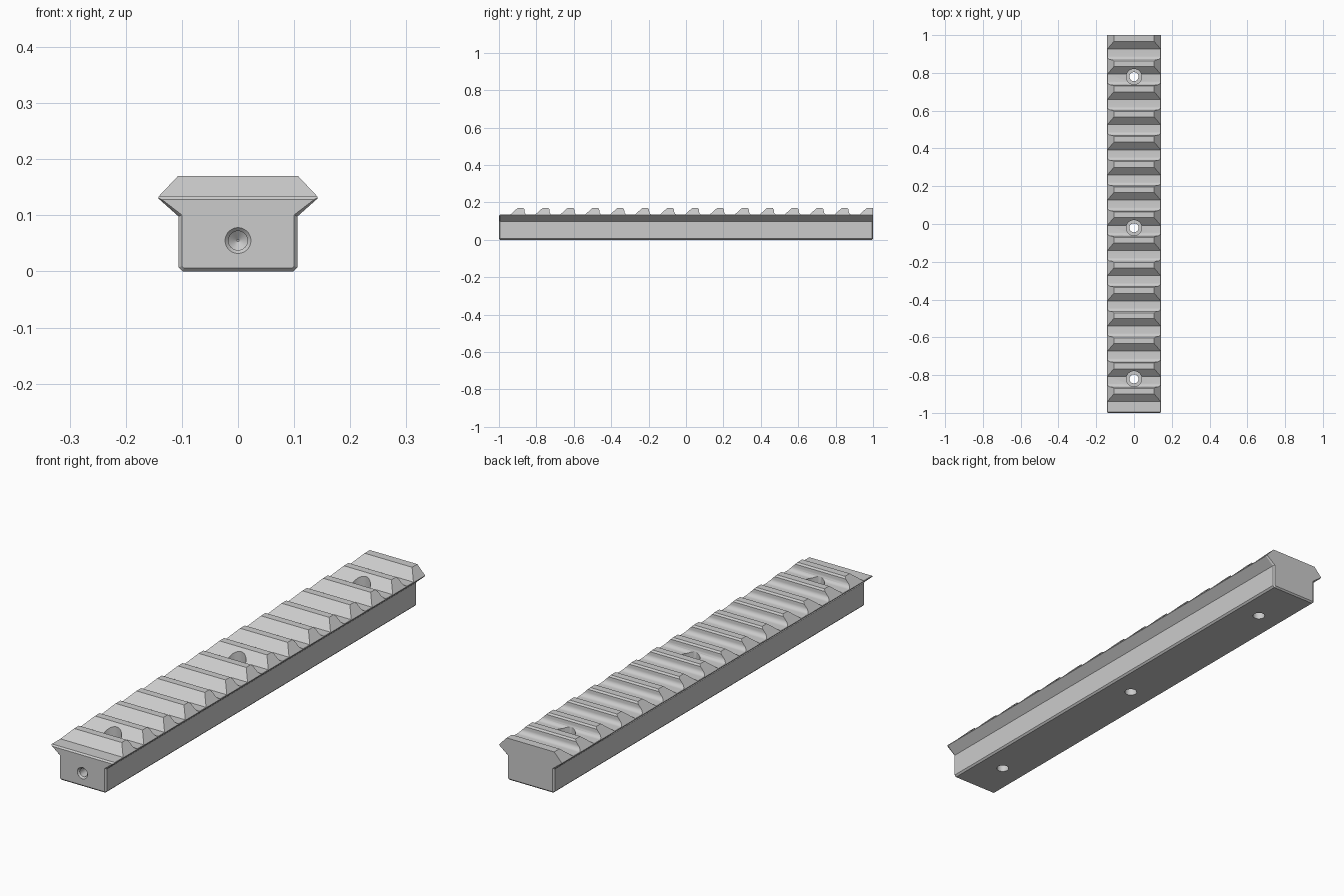
import bpy, bmesh, math
from mathutils import Matrix

cube = bpy.data.objects.get("Cube")
if cube:
    bpy.data.objects.remove(cube, do_unlink=True)

metal = bpy.data.materials.new("light grey metal")
metal.use_nodes = True
GREY = (0.6, 0.6, 0.6, 1)
metal.diffuse_color = GREY
metal.node_tree.nodes["Principled BSDF"].inputs["Base Color"].default_value = GREY


def make_object(name, bm):
    bmesh.ops.recalc_face_normals(bm, faces=bm.faces)
    mesh = bpy.data.meshes.new(name)
    bm.to_mesh(mesh)
    bm.free()
    mesh.materials.append(metal)
    obj = bpy.data.objects.new(name, mesh)
    bpy.context.collection.objects.link(obj)
    return obj


def prism(points, offset):
    """Extrude a closed outline of 3D points along an offset."""
    bm = bmesh.new()
    face = bm.faces.new([bm.verts.new(p) for p in points])
    ext = bmesh.ops.extrude_face_region(bm, geom=[face], use_keep_orig=True)
    verts = [v for v in ext["geom"] if isinstance(v, bmesh.types.BMVert)]
    bmesh.ops.translate(bm, verts=verts, vec=offset)
    return bm


def lathe(name, profile, matrix, sides=40):
    """Closed solid of revolution from (radius, height) pairs."""
    bm = bmesh.new()
    rings = []
    for r, h in profile:
        rings.append([bm.verts.new((r * math.cos(a), r * math.sin(a), h))
                      for a in (2 * math.pi * i / sides for i in range(sides))])
    for low, high in zip(rings, rings[1:]):
        for i in range(sides):
            j = (i + 1) % sides
            bm.faces.new((low[i], low[j], high[j], high[i]))
    bm.faces.new(rings[0])
    bm.faces.new(rings[-1])
    bmesh.ops.transform(bm, matrix=matrix, verts=bm.verts)
    return make_object(name, bm)


def boolean(target, cutter, operation):
    mod = target.modifiers.new(cutter.name, "BOOLEAN")
    mod.operation = operation
    mod.solver = "EXACT"
    mod.object = cutter
    bpy.context.view_layer.objects.active = target
    bpy.ops.object.modifier_apply(modifier=mod.name)
    bpy.data.objects.remove(cutter, do_unlink=True)


# Rail body: flared cross-section swept from front to back
half = [(0.099, 0), (0.106, 0.007), (0.106, 0.098), (0.142, 0.13),
        (0.142, 0.133), (0.107, 0.17)]
outline = half + [(-x, z) for x, z in reversed(half)]
bm = prism([(x, -1, z) for x, z in outline], (0, 2, 0))

# Chamfer the lower edges of both ends
ends = [e for e in bm.edges
        if abs(e.verts[0].co.y - e.verts[1].co.y) < 0.01
        and max(v.co.z for v in e.verts) < 0.131]
bmesh.ops.bevel(bm, geom=ends, offset=0.006, segments=1, affect="EDGES")
rail = make_object("slotted_rail", bm)

# Tooth row: sloped front, flat top, rounded foot at the back
FLOOR, TOP, PITCH, TEETH = 0.134, 0.2, 0.1333, 15
CREST, R = 0.17, 0.018
row = [(-1.1, -0.1), (-1.1, FLOOR - 0.1), (-1.0, FLOOR - 0.006), (-0.994, FLOOR)]
for i in range(TEETH):
    y = -0.94 + i * PITCH
    row.append((y, FLOOR))
    if i == TEETH - 1:
        row += [(y + 0.04, CREST), (y + 0.043, TOP), (1.1, TOP)]
        break
    row += [(y + 0.04, CREST), (y + 0.07, CREST), (y + 0.076, CREST - 0.007)]
    for k in range(7):
        a = math.pi / 2 * k / 6
        row.append((y + 0.077 + R * (1 - math.cos(a)),
                    FLOOR + R * (1 - math.sin(a))))
row.append((1.1, -0.1))
teeth = make_object("tooth_row", prism([(-0.3, y, z) for y, z in row], (0.6, 0, 0)))
boolean(rail, teeth, "INTERSECT")

# Three counterbored screw holes
bore = [(0.024, -0.1), (0.024, 0.08), (0.041, 0.08), (0.041, 0.25)]
for y in (-0.82, -0.02, 0.78):
    hole = lathe("screw_hole", bore, Matrix.Translation((0, y, 0)))
    boolean(rail, hole, "DIFFERENCE")

# Blind hole in the front end with a countersunk mouth and drill point
drill = [(0.023, -0.05), (0.023, 0.001), (0.017, 0.007), (0.017, 0.1), (0.002, 0.112)]
spot = Matrix.Translation((0, -1, 0.055)) @ Matrix.Rotation(-math.pi / 2, 4, "X")
boolean(rail, lathe("front_hole", drill, spot), "DIFFERENCE")

# Smooth the fillets and bores, keep the machined edges crisp
bpy.ops.object.select_all(action="DESELECT")
rail.select_set(True)
bpy.context.view_layer.objects.active = rail
bpy.ops.object.shade_smooth_by_angle(angle=math.radians(25))
